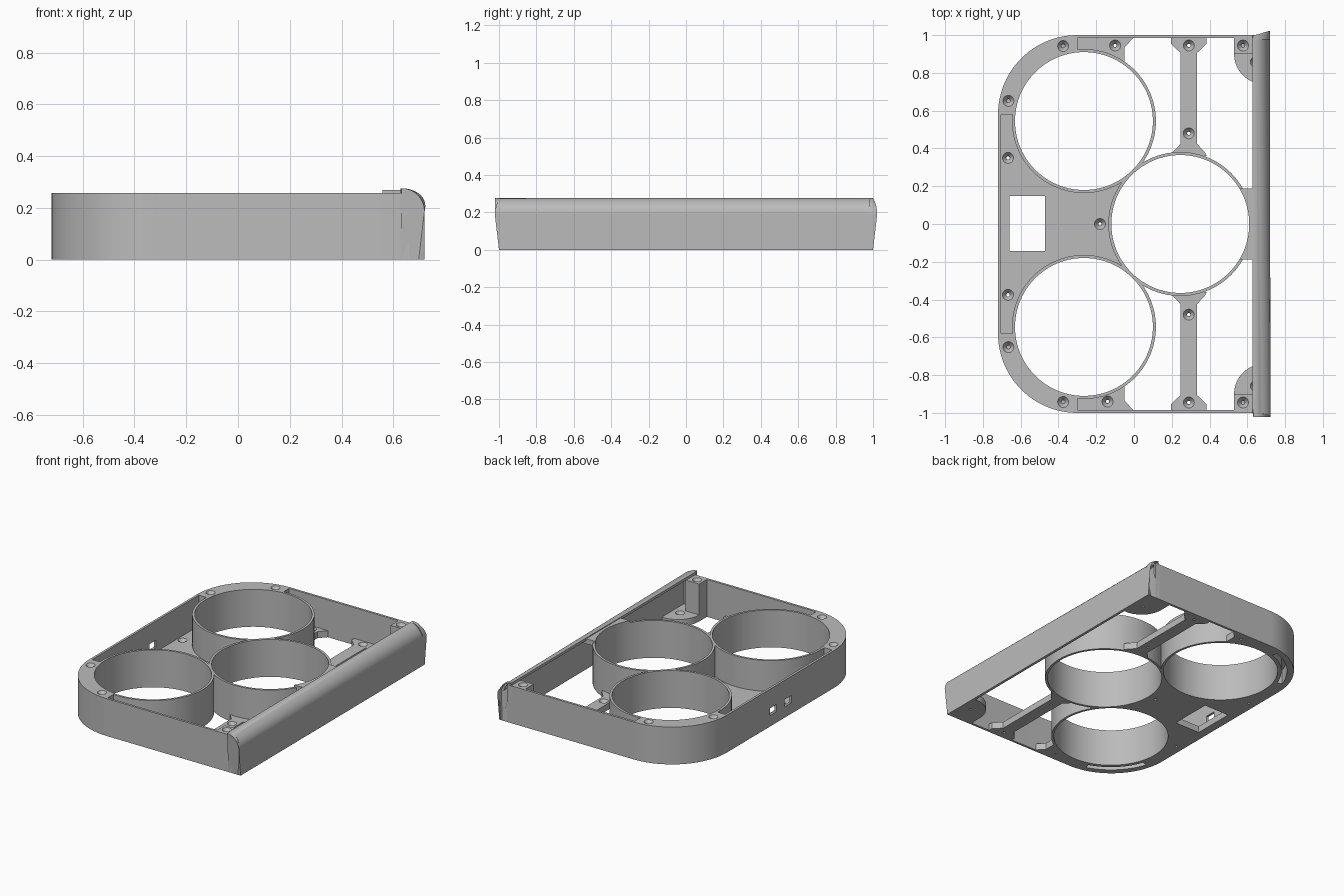
import bpy, bmesh
from math import sin, cos, radians

if "Cube" in bpy.data.objects:
    bpy.data.objects.remove(bpy.data.objects["Cube"], do_unlink=True)

gray = bpy.data.materials.new("plain gray")
gray.use_nodes = True
gray.diffuse_color = (0.5, 0.5, 0.5, 1)
gray.node_tree.nodes["Principled BSDF"].inputs["Base Color"].default_value = (0.5, 0.5, 0.5, 1)

TOP, FLOOR, WALL = 0.257, 0.045, 0.016
R_IN, R_OUT = 0.365, 0.381
CUPS = [(-0.265, 0.545), (-0.265, -0.545), (0.245, 0)]


def add(name, bm):
    bmesh.ops.recalc_face_normals(bm, faces=bm.faces)
    mesh = bpy.data.meshes.new(name)
    bm.to_mesh(mesh)
    bm.free()
    mesh.materials.append(gray)
    ob = bpy.data.objects.new(name, mesh)
    bpy.context.collection.objects.link(ob)
    return ob


def prism_bm(pts, z0, z1):
    bm = bmesh.new()
    face = bm.faces.new([bm.verts.new((x, y, z0)) for x, y in pts])
    out = bmesh.ops.extrude_face_region(bm, geom=[face])
    bmesh.ops.translate(bm, vec=(0, 0, z1 - z0),
                        verts=[v for v in out["geom"] if isinstance(v, bmesh.types.BMVert)])
    return bm


def prism(name, pts, z0, z1):
    return add(name, prism_bm(pts, z0, z1))


def box(name, x0, x1, y0, y1, z0, z1):
    return prism(name, [(x0, y0), (x1, y0), (x1, y1), (x0, y1)], z0, z1)


def arc(cx, cy, r, a0, a1, n):
    angles = [radians(a0 + (a1 - a0) * i / n) for i in range(n + 1)]
    return [(cx + r * cos(a), cy + r * sin(a)) for a in angles]


def circle(cx, cy, r, n=96):
    return arc(cx, cy, r, 0, 360, n)[:-1]


def cut(ob, cutters):
    """Subtract each cutter, bake the result and drop the cutters."""
    for c in cutters:
        c.hide_render = True
        mod = ob.modifiers.new("cut", "BOOLEAN")
        mod.operation, mod.solver, mod.object = "DIFFERENCE", "EXACT", c
    deps = bpy.context.evaluated_depsgraph_get()
    mesh = bpy.data.meshes.new_from_object(ob.evaluated_get(deps))
    ob.modifiers.clear()
    ob.data = mesh
    for c in cutters:
        bpy.data.objects.remove(c, do_unlink=True)


def cup_cutters(cups=CUPS):
    return [prism("cutter", circle(x, y, R_IN), -0.1, 0.4) for x, y in cups]


def screw_cutters(points, top):
    """Countersunk screw hole: a through hole with a conical head."""
    out = []
    for x, y in points:
        out.append(prism("cutter", circle(x, y, 0.009, 12), -0.1, 0.4))
        bm = bmesh.new()
        bmesh.ops.create_cone(bm, cap_ends=True, segments=24, radius1=0.01,
                              radius2=0.03, depth=0.026)
        bmesh.ops.translate(bm, vec=(x, y, top - 0.012), verts=bm.verts)
        out.append(add("cutter", bm))
    return out


def outline(inset, x_end):
    """Open end on +x, two round corners on -x."""
    r = 0.42 - inset
    return ([(x_end, 1 - inset)] + arc(-0.3, 0.58, r, 90, 180, 24)
            + arc(-0.3, -0.58, r, 180, 270, 24) + [(x_end, inset - 1)])


# Thin outer wall with two cable ports
wall = prism("outer_wall", outline(0, 0.66) + outline(WALL, 0.66)[::-1], 0, TOP)
cut(wall, [box("cutter", -0.8, -0.6, y - 0.036, y + 0.036, 0.075, 0.125) for y in (-0.08, 0.08)])

# Floor plate with cup openings, window and screw holes
floor = prism("floor_plate", [(0, 0.99)] + outline(0.01, -0.05)[1:-1]
              + [(0, -0.99), (-0.05, -0.935), (-0.05, 0.935)], 0, FLOOR)


def groove(s):
    """Curved recess under a round corner."""
    pts = arc(-0.265, 0.545, 0.39, 108, 162, 20) + arc(-0.265, 0.545, 0.425, 162, 108, 20)
    return prism("cutter", [(x, s * y) for x, y in pts], -0.1, 0.1)


cut(floor, cup_cutters() + [box("cutter", -0.66, -0.47, -0.143, 0.147, -0.1, 0.2)]
    + [groove(1), groove(-1)]
    + screw_cutters([(-0.667, 0.35), (-0.667, -0.375), (-0.18, 0),
                     (-0.1, 0.945), (-0.14, -0.94)], FLOOR))

# Cup rings
for i, (cx, cy) in enumerate(CUPS):
    ring = prism("cup_ring_%d" % (i + 1), circle(cx, cy, R_OUT), 0, TOP)
    cut(ring, cup_cutters())

# Parts mirrored front to back
for s, side in ((1, "back"), (-1, "front")):
    def flip(pts):
        return [(x, s * y) for x, y in pts]

    # Solid rounded corner around the cup
    block = prism(side + "_corner_block",
                  flip(arc(-0.3, 0.58, 0.415, 90, 180, 24) + [(-0.3, 0.575)]), 0, TOP)
    cut(block, cup_cutters([(-0.265, s * 0.545)]) + [groove(s)]
        + screw_cutters(flip([(-0.665, 0.652), (-0.375, 0.942)]), TOP))

    # Low cross beam with flared ends
    half = [(0.095, 0.36), (0.085, 0.38), (0.043, 0.425), (0.043, 0.905), (0.095, 0.955), (0.095, 0.99)]
    beam = prism(side + "_beam", flip([(0.29 + w, y) for w, y in half]
                                      + [(0.29 - w, y) for w, y in half[::-1]]), 0, FLOOR)
    cut(beam, cup_cutters([CUPS[2]]) + screw_cutters(flip([(0.29, 0.48), (0.29, 0.945)]), FLOOR))

    # Corner post and quarter-round foot
    post = box(side + "_post", 0.53, 0.635, *sorted((s * 0.9, s * 0.99)), 0, TOP)
    cut(post, screw_cutters(flip([(0.577, 0.945)]), TOP))
    foot = prism(side + "_foot", flip(arc(0.69, 0.9, 0.16, 180, 270, 20)
                                      + [(0.71, 0.74), (0.71, 0.985), (0.53, 0.985)]), 0, FLOOR)
    cut(foot, screw_cutters(flip([(0.645, 0.858)]), FLOOR))

# Tab joining the single cup to the end rail
tab = box("rail_tab", 0.5, 0.66, -0.187, 0.187, 0.235, 0.27)
cut(tab, cup_cutters([CUPS[2]]))


def rail_solid(name, profile, y):
    """Extrude an x-z profile along y."""
    bm = prism_bm(profile, -y, y)
    for v in bm.verts:
        v.co = (v.co.x, v.co.z, v.co.y)
    return bm


# Raised end rail with a rounded top, hollow on its inner side
bm = rail_solid("end_rail", [(0.628, 0)] + [(0.72, 0)]
                + arc(0.632, 0.188, 0.088, 0, 90, 14) + [(0.628, 0.276)], 1)
rims = []
for e in bm.edges:
    a, b = (v.co for v in e.verts)
    if abs(a.y - b.y) > 0.1 or max(a.z, b.z) < 0.01 or max(a.x, b.x) < 0.63:
        continue
    rims.append(e)
bmesh.ops.bevel(bm, geom=rims, offset=0.022, segments=4, profile=0.5, affect="EDGES")
rail = add("end_rail", bm)
hollow = add("cutter", rail_solid("cutter", [(0.5, -0.1), (0.702, -0.1)]
                                  + arc(0.632, 0.188, 0.07, 0, 90, 14) + [(0.5, 0.258)], 0.98))
cut(rail, [hollow])

# Smooth curved walls, keep the edges crisp
bpy.ops.object.select_all(action="DESELECT")
parts = [o for o in bpy.context.collection.objects if o.type == "MESH"]
for o in parts:
    o.select_set(True)
bpy.context.view_layer.objects.active = parts[0]
bpy.ops.object.shade_smooth_by_angle(angle=radians(30))
